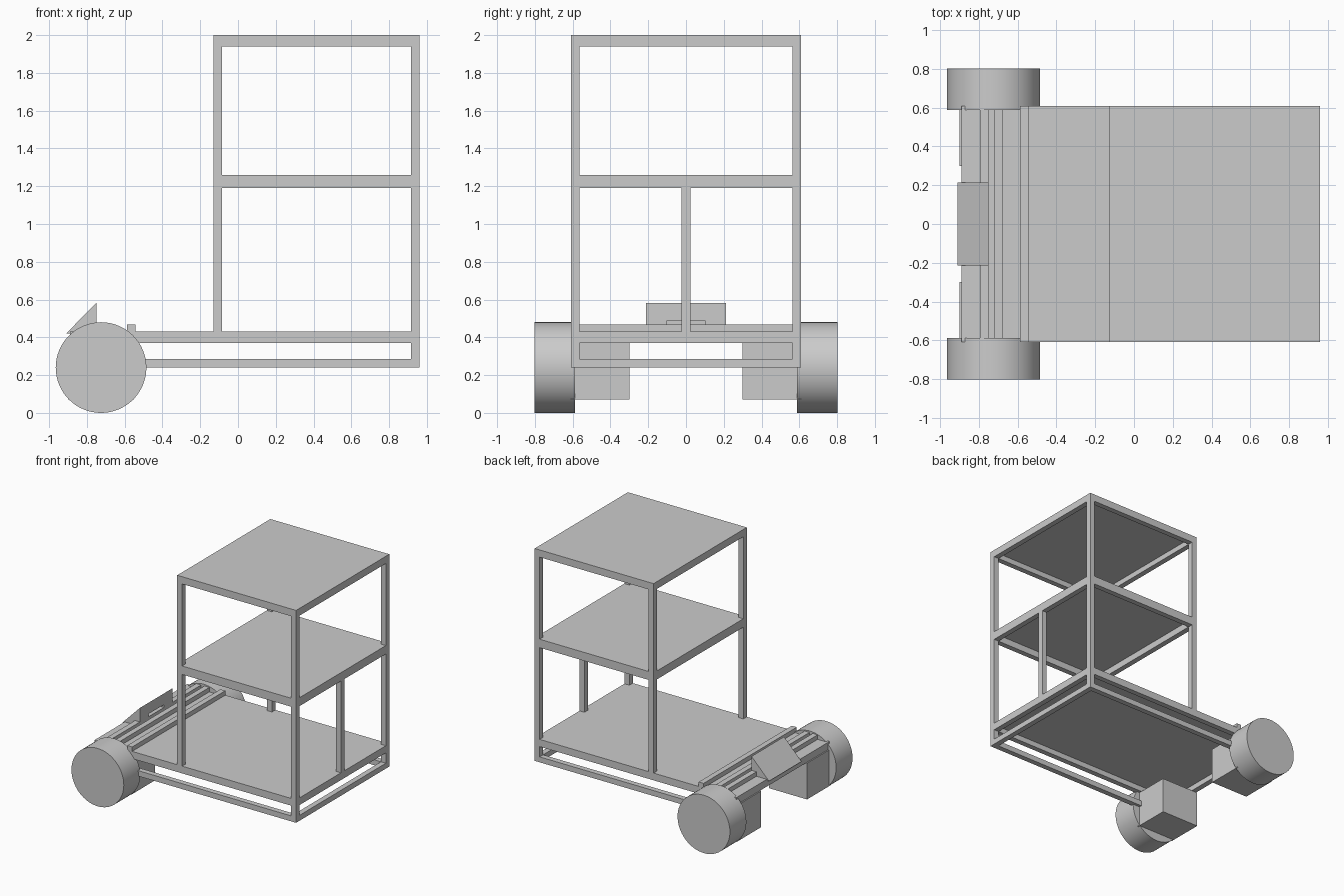
import bpy, bmesh, math

if "Cube" in bpy.data.objects:
    bpy.data.objects.remove(bpy.data.objects["Cube"])

T = 0.045            # square tube thickness
X0, X1, Y = -0.13, 0.96, 0.61
DECK_X = -0.89       # wheel end of the deck


def box(name, x, y, z):
    bm = bmesh.new()
    bmesh.ops.create_cube(bm, size=1)
    for v in bm.verts:
        v.co = [lo + (c + 0.5) * (hi - lo) for c, (lo, hi) in zip(v.co, (x, y, z))]
    me = bpy.data.meshes.new(name)
    bm.to_mesh(me)
    bm.free()
    ob = bpy.data.objects.new(name, me)
    bpy.context.collection.objects.link(ob)
    return ob


def both_sides(name, x, y, z):
    box(name + "_front", x, (-y[1], -y[0]), z)
    box(name + "_back", x, y, z)


def shelf(name, x0, z0, z1, panel=0.015):
    # rectangular tube frame with a thin panel on top
    zb = (z0, z1 - panel)
    both_sides(name + "_side_bar", (x0, X1), (Y - T, Y), zb)
    for end, x in (("left", (x0, x0 + T)), ("right", (X1 - T, X1))):
        box(f"{name}_{end}_bar", x, (-Y + T, Y - T), zb)
    box(name + "_panel", (x0, X1), (-Y, Y), (z1 - panel, z1))


# Shelves and deck
shelf("deck", DECK_X, 0.37, 0.43)
shelf("middle_shelf", X0, 1.19, 1.26)
shelf("top_shelf", X0, 1.94, 2.0)

# Upright posts between the shelves
for lo, hi in ((0.43, 1.19), (1.26, 1.94)):
    both_sides("left_post", (X0, X0 + T), (Y - T, Y), (lo, hi))
    both_sides("right_post", (X1 - T, X1), (Y - T, Y), (lo, hi))
box("middle_post", (X1 - T, X1), (-T / 2, T / 2), (0.43, 1.19))

# Lower frame
both_sides("lower_side_bar", (-0.56, X1), (Y - T, Y), (0.24, 0.285))
box("lower_end_bar", (X1 - T, X1), (-Y + T, Y - T), (0.24, 0.285))
both_sides("lower_post", (X1 - T, X1), (Y - T, Y), (0.285, 0.37))

# Cross rails over the axle
box("stop_rail", (-0.588, -0.543), (-Y, Y), (0.43, 0.467))
box("inner_rail", (-0.72, -0.675), (-0.59, 0.59), (0.43, 0.467))
box("outer_rail", (-0.795, -0.75), (-0.59, 0.59), (0.43, 0.467))

# Drive housings
both_sides("drive_housing", (-0.9, -0.55), (0.3, Y), (0.07, 0.37))

# Wheels
for side, s in (("front", -1), ("back", 1)):
    bpy.ops.mesh.primitive_cylinder_add(
        vertices=64, radius=0.24, depth=0.215,
        location=(-0.725, s * 0.6955, 0.24), rotation=(math.pi / 2, 0, 0))
    bpy.context.object.name = "wheel_" + side
    bpy.ops.object.shade_smooth_by_angle()

# Sloped control console, with a notch in its upright face
bm = bmesh.new()
tri = [bm.verts.new((x, -0.213, z)) for x, z in ((-0.91, 0.42), (-0.75, 0.42), (-0.75, 0.583))]
face = bm.faces.new(tri)
ext = bmesh.ops.extrude_face_region(bm, geom=[face])
for v in ext["geom"]:
    if isinstance(v, bmesh.types.BMVert):
        v.co.y = 0.213
bmesh.ops.recalc_face_normals(bm, faces=bm.faces)
me = bpy.data.meshes.new("console")
bm.to_mesh(me)
bm.free()
console = bpy.data.objects.new("console", me)
bpy.context.collection.objects.link(console)
cutter = box("console_notch_cutter", (-0.80, -0.70), (-0.1, 0.1), (0.40, 0.49))
cutter.hide_render = True
cutter.hide_set(True)
mod = console.modifiers.new("notch", "BOOLEAN")
mod.operation = "DIFFERENCE"
mod.solver = "EXACT"
mod.object = cutter
